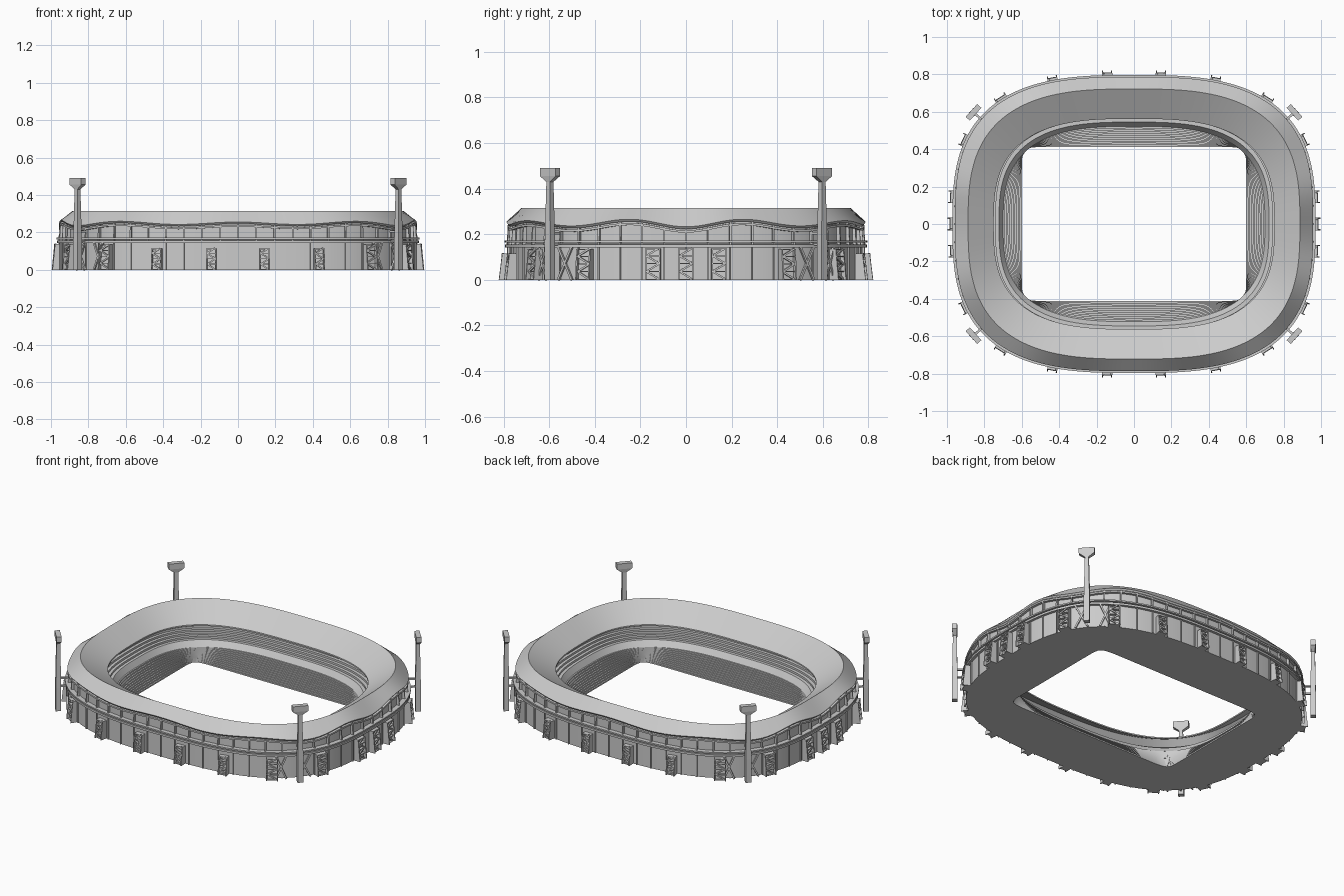
import bpy, bmesh, math
from mathutils import Matrix, Vector

if "Cube" in bpy.data.objects:
    bpy.data.objects.remove(bpy.data.objects["Cube"])

N = 192
A, B, P = 0.952, 0.778, 2.9      # outer wall half sizes and squareness


def pt(t, a=A, b=B, n=P, z=0.0):
    c, s = math.cos(t), math.sin(t)
    d = (abs(c) ** n + abs(s) ** n) ** (-1 / n)
    return Vector((a * d * c, b * d * s, z(t) if callable(z) else z))


def ring(a, b, z, n=P):
    return [pt(2 * math.pi * i / N, a, b, n, z) for i in range(N)]


def mix(r0, r1, f, z):
    out = [p.lerp(q, f) for p, q in zip(r0, r1)]
    for p in out:
        p.z = z
    return out


def finish(name, bm, smooth=False):
    bmesh.ops.recalc_face_normals(bm, faces=bm.faces)
    me = bpy.data.meshes.new(name)
    bm.to_mesh(me)
    bm.free()
    ob = bpy.data.objects.new(name, me)
    bpy.context.collection.objects.link(ob)
    if smooth:
        bpy.ops.object.select_all(action='DESELECT')
        bpy.context.view_layer.objects.active = ob
        ob.select_set(True)
        bpy.ops.object.shade_smooth_by_angle(angle=math.radians(20))
    return ob


def loft(name, rings):
    """Closed tube of rings running round the stadium."""
    bm = bmesh.new()
    vs = [[bm.verts.new(p) for p in r] for r in rings]
    for k in range(len(vs)):
        r0, r1 = vs[k], vs[(k + 1) % len(vs)]
        for i in range(N):
            j = (i + 1) % N
            bm.faces.new((r0[i], r0[j], r1[j], r1[i]))
    return finish(name, bm, True)


def frame(t):
    """Local frame on the wall: x along it, y outward, z up."""
    o = pt(t)
    tan = (pt(t + 0.002) - pt(t - 0.002)).normalized()
    out = Vector((tan.y, -tan.x, 0))
    m = Matrix.Identity(4)
    for k, v in enumerate((-tan, out, Vector((0, 0, 1)), o)):
        m.col[k][:3] = v
    return m


def stack(bm, m, sections, x=0.0):
    """Capped solid through rectangles (z, half width, y inner, y outer)."""
    rs = [[bm.verts.new(m @ Vector(c)) for c in
           ((x - w, y0, z), (x + w, y0, z), (x + w, y1, z), (x - w, y1, z))]
          for z, w, y0, y1 in sections]
    for r0, r1 in zip(rs, rs[1:]):
        for i in range(4):
            j = (i + 1) % 4
            bm.faces.new((r0[i], r0[j], r1[j], r1[i]))
    bm.faces.new(rs[0])
    bm.faces.new(rs[-1])


def beam(bm, p, q, w):
    p, q = Vector(p), Vector(q)
    d = q - p
    m = Matrix.Translation((p + q) / 2) @ d.to_track_quat('Z', 'Y').to_matrix().to_4x4()
    bmesh.ops.create_cube(bm, size=1, matrix=m @ Matrix.Diagonal((w, w, d.length, 1)))


def rim(dz=0.0):
    """Wavy height of the roof edge, stronger on the short sides."""
    return lambda t: 0.25 + dz - (0.006 + 0.011 * math.cos(t) ** 2) * math.cos(10 * t)


def rows(r0, r1, z0, z1, count):
    out = []
    for i in range(count):
        z = z0 + (z1 - z0) * (i + 1) / count
        out += [mix(r0, r1, i / count, z), mix(r0, r1, (i + 1) / count, z)]
    return out


# Stands: stepped lower and upper tiers, outer wall and flat underside
pitch = ring(0.6, 0.412, 0, 20)
low_back = ring(0.70, 0.522, 0.1)
up_front, up_back = ring(0.722, 0.545, 0.13), ring(0.88, 0.715, 0.24)
loft("stands", [pitch] + rows(pitch, low_back, 0.0, 0.10, 11)
     + rows(up_front, up_back, 0.125, 0.235, 9)
     + [ring(0.93, 0.76, 0.24), ring(0.942, 0.77, rim(-0.008)), ring(0.942, 0.77, 0.16),
        ring(A, B, 0.155), ring(A, B, 0)])

# Roof: outward slope up to the ridge, then inward slope to the opening
loft("roof", [ring(0.958, 0.787, rim()), ring(0.887, 0.722, 0.315), ring(0.75, 0.562, 0.222),
              ring(0.75, 0.562, 0.213), ring(0.884, 0.719, 0.302), ring(0.95, 0.779, rim(-0.01))])


# Horizontal bands around the facade
def band(name, off, z0, z1):
    loft(name, [ring(0.935, 0.763, z0), ring(A + off, B + off, z0),
                ring(A + off, B + off, z1), ring(0.935, 0.763, z1)])


band("ring_beam", 0.016, 0.143, 0.156)
band("ring_ledge", 0.019, 0.163, 0.172)
band("roof_rail", 0.006, rim(-0.026), rim(-0.016))

# Facade posts, evenly spaced along the wall
bm = bmesh.new()
dense = [pt(2 * math.pi * i / 2880) for i in range(2881)]
total = sum((q - p).length for p, q in zip(dense, dense[1:]))
count, run, k = 60, 0.0, 0
for i in range(2880):
    if run >= k * total / count and k < count:
        t = 2 * math.pi * i / 2880
        top = rim(-0.008)(t)
        stack(bm, frame(t), [(0, 0.003, -0.01, 0.007), (0.145, 0.003, -0.01, 0.007)])
        stack(bm, frame(t), [(0.15, 0.004, -0.015, 0.009), (top, 0.004, -0.015, 0.003)])
        k += 1
    run += (dense[i + 1] - dense[i]).length
finish("facade_posts", bm)


def angle(x, y):
    return math.atan2(y / B, x / A)


# Stair towers against the wall
spots = [(sx * x, sy * y, h) for sx in (1, -1) for sy in (1, -1)
         for x, y, h in ((0.145, 0.79, 0.115), (0.44, 0.765, 0.115), (0.72, 0.67, 0.135),
                         (0.89, 0.44, 0.135), (0.955, 0.145, 0.138))]
spots += [(0.955, 0, 0.138), (-0.955, 0, 0.138)]
bm = bmesh.new()
for x, y, h in spots:
    m = frame(angle(x, y))
    w = 0.024 if h < 0.12 else 0.031
    for s in (-1, 1):
        stack(bm, m, [(0, 0.003, -0.02, 0.044), (h, 0.003, -0.02, 0.03)], s * w)
    stack(bm, m, [(0, w, -0.02, 0.022), (h, w, -0.02, 0.012)])
    stack(bm, m, [(h - 0.005, w + 0.003, -0.02, 0.032), (h, w + 0.003, -0.02, 0.031)])
    for i in range(4):
        z0, z1 = h * i / 4, h * (i + 1) / 4
        s = w - 0.005 if i % 2 else 0.005 - w
        beam(bm, m @ Vector((s, 0.028, z0 + 0.004)), m @ Vector((-s, 0.026, z1)), 0.008)
        stack(bm, m, [(z0, w, 0, 0.034), (z0 + 0.004, w, 0, 0.034)])
finish("stair_towers", bm)

# Floodlight masts with flared heads, and cross braces beside them
masts, braces = bmesh.new(), bmesh.new()
for sx in (1, -1):
    for sy in (1, -1):
        base = Vector((sx * 0.858, sy * 0.597, 0))
        m = frame(angle(base.x, base.y))
        m.translation = base
        stack(masts, m, [(0, 0.017, -0.016, 0.016), (0.15, 0.017, -0.016, 0.016),
                         (0.43, 0.011, -0.011, 0.011), (0.455, 0.046, -0.015, 0.015),
                         (0.49, 0.046, -0.015, 0.015)])
        for z in (0.15, 0.2):
            stack(masts, m, [(z, 0.006, -0.06, 0), (z + 0.01, 0.006, -0.06, 0)])
        for (x0, y0), (x1, y1) in (((0.865, 0.5), (0.83, 0.565)), ((0.785, 0.62), (0.74, 0.66))):
            f0, f1 = (frame(angle(sx * x, sy * y)) for x, y in ((x0, y0), (x1, y1)))
            for z0, z1 in ((0, 0.145), (0.145, 0)):
                beam(braces, f0 @ Vector((0, 0.012, z0)), f1 @ Vector((0, 0.012, z1)), 0.01)
finish("floodlight_masts", masts)
finish("corner_braces", braces)
